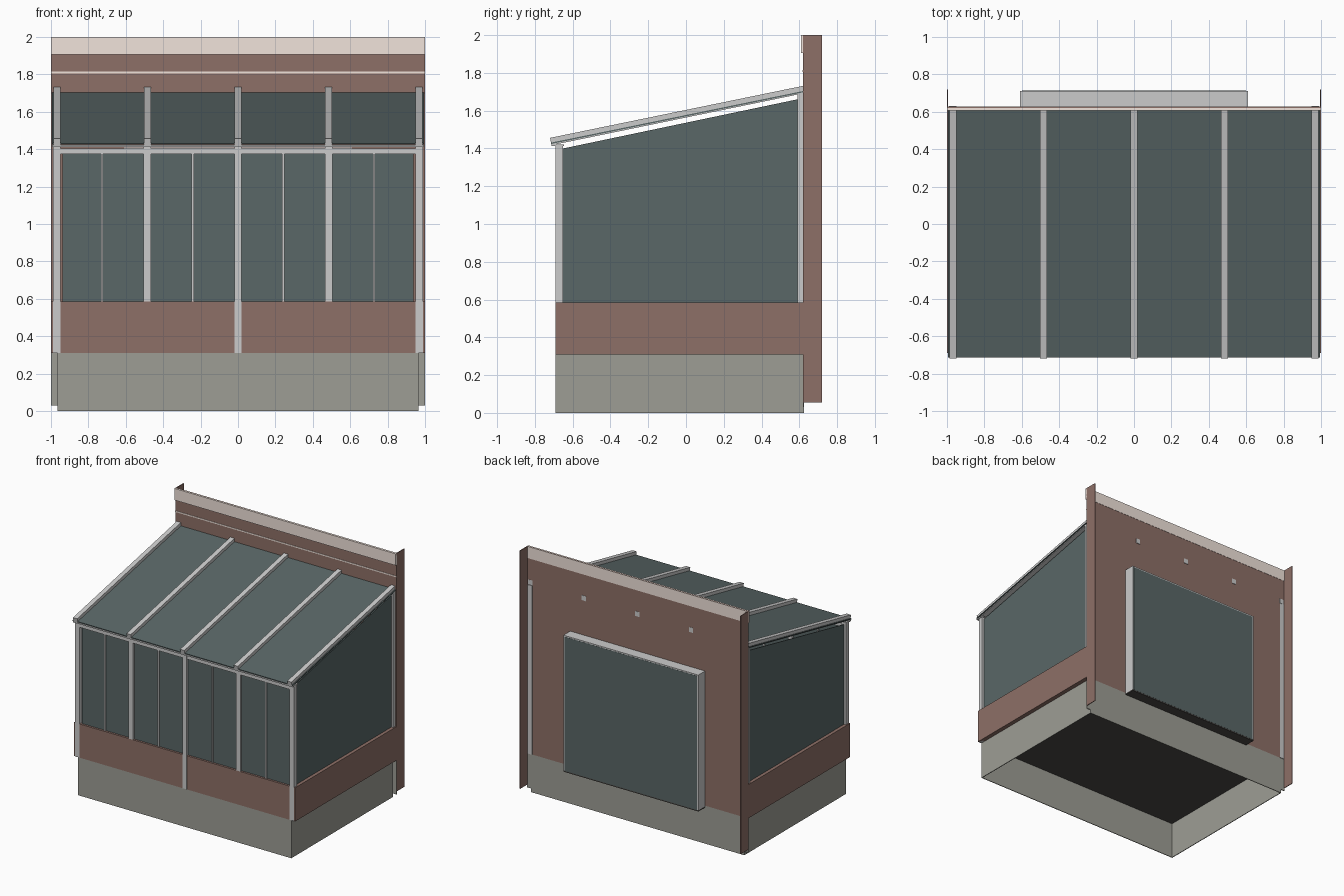
import bpy, bmesh
from mathutils import Vector

if "Cube" in bpy.data.objects:
    bpy.data.objects.remove(bpy.data.objects["Cube"])


def mat(name, r, g, b):
    m = bpy.data.materials.new(name)
    m.diffuse_color = (r, g, b, 1)
    m.use_nodes = True
    m.node_tree.nodes["Principled BSDF"].inputs["Base Color"].default_value = m.diffuse_color
    return m


BRICK = mat("brick", .27, .16, .135)
STONE = mat("stone", .34, .34, .30)
GLASS = mat("glass", .10, .135, .135)
FRAME = mat("frame", .60, .60, .60)
TRIM = mat("pale_trim", .88, .77, .71)
FLOOR = mat("dark_floor", .07, .065, .06)


def prism(name, pts, direction, m):
    """Extrude a planar outline along a direction."""
    bm = bmesh.new()
    face = bm.faces.new([bm.verts.new(p) for p in pts])
    ret = bmesh.ops.extrude_face_region(bm, geom=[face])
    for v in ret["geom"]:
        if isinstance(v, bmesh.types.BMVert):
            v.co += Vector(direction)
    bmesh.ops.recalc_face_normals(bm, faces=bm.faces)
    me = bpy.data.meshes.new(name)
    bm.to_mesh(me)
    bm.free()
    me.materials.append(m)
    ob = bpy.data.objects.new(name, me)
    bpy.context.collection.objects.link(ob)
    return ob


def box(name, x0, x1, y0, y1, z0, z1, m):
    return prism(name, [(x0, y0, z0), (x1, y0, z0), (x1, y1, z0), (x0, y1, z0)],
                 (0, 0, z1 - z0), m)


def yz(name, x0, x1, outline, m):
    return prism(name, [(x0, y, z) for y, z in outline], (x1 - x0, 0, 0), m)


F, B = -.69, .625          # front and back planes of the room
T = .006                   # thin sheet thickness

# Foundation skirt, open underneath, with a floor inside
box("foundation_front", -.965, .965, F, F + T, 0, .31, STONE)
box("foundation_back", -.965, .965, B - T, B, 0, .31, STONE)
box("floor", -.96, .96, F + T, B - T, .30, .31, FLOOR)

# Low brick wall and window posts
box("low_wall_front", -1, 1, F, F + .05, .31, .585, BRICK)
for s, side in ((-1, "left"), (1, "right")):
    a, b = sorted((s * .965, s * (.965 - T)))
    box("foundation_" + side, a, b, F, B, 0, .31, STONE)
    a, b = sorted((s, s * .95))
    box("low_wall_" + side, a, b, F + .05, B, .31, .585, BRICK)
    a, b = sorted((s * .99, s * .95))
    box("back_post_" + side, a, b, .59, .63, .31, 1.69, FRAME)
    # Side glazing with sloping head
    a, b = sorted((s * .973, s * .967))
    yz("side_glass_" + side, a, b,
       [(-.65, .585), (.59, .585), (.59, 1.66), (-.65, 1.40)], GLASS)
    # House wall returns and feet
    a, b = sorted((s, s * (1 - T)))
    box("house_wall_return_" + side, a, b, B - .005, .72, .055, 2, BRICK)
    a, b = sorted((s, s * .965))
    box("wall_foot_" + side, a, b, B - T, B, .03, .31, STONE)

# House wall with doorway cut out at the bottom
prism("house_wall", [(x, B - T, z) for x, z in
      [(-1, .31), (-.61, .31), (-.61, 1.41), (.61, 1.41), (.61, .31),
       (1, .31), (1, 2), (-1, 2)]], (0, T, 0), BRICK)
box("wall_coping", -1, 1, .608, B + .002, 1.905, 2, TRIM)
box("mortar_line", -1, 1, .616, .62, 1.805, 1.815, TRIM)

# Doorway lining and pane projecting behind the house wall
box("doorway_head", -.61, .61, B - T, .712, 1.40, 1.41, FRAME)
box("doorway_sill", -.61, .61, B - T, .712, .295, .305, FLOOR)
for s, side in ((-1, "left"), (1, "right")):
    a, b = sorted((s * .61, s * .60))
    box("doorway_jamb_" + side, a, b, B - T, .712, .305, 1.40, FRAME)
box("doorway_glass", -.60, .60, .705, .713, .305, 1.40, GLASS)

# Front posts, mullions and glazing
posts = [-.97, -.485, 0, .485, .97]
for i, x in enumerate(posts):
    box(f"front_post_{i}", x - .02, x + .02, F - .001, -.65,
        .31 if i % 2 == 0 else .585, 1.42, FRAME)
for i in range(4):
    l, r = posts[i] + .02, posts[i + 1] - .02
    c = (l + r) / 2
    box(f"mullion_{i}", c - .006, c + .006, -.682, -.658, .585, 1.38, FRAME)
    l += .012 if i == 0 else 0
    r -= .012 if i == 3 else 0
    box(f"front_glass_{i}", l, r, -.673, -.667, .585, 1.38, GLASS)

# Eaves beam and thin gutter plate
box("eaves_beam", -.99, .99, F, -.65, 1.375, 1.403, FRAME)
box("gutter_plate", -.995, .995, -.712, -.645, 1.412, 1.422, FRAME)

# Sloping roof: glass sheet and rafters
yz("roof_glass", -.995, .995,
   [(-.712, 1.424), (.62, 1.697), (.62, 1.704), (-.714, 1.431)], GLASS)
for i, x in enumerate(posts):
    x *= .998
    yz(f"rafter_{i}", x - .019, x + .019,
       [(-.712, 1.417), (.628, 1.693), (.628, 1.733), (-.72, 1.456)], FRAME)
